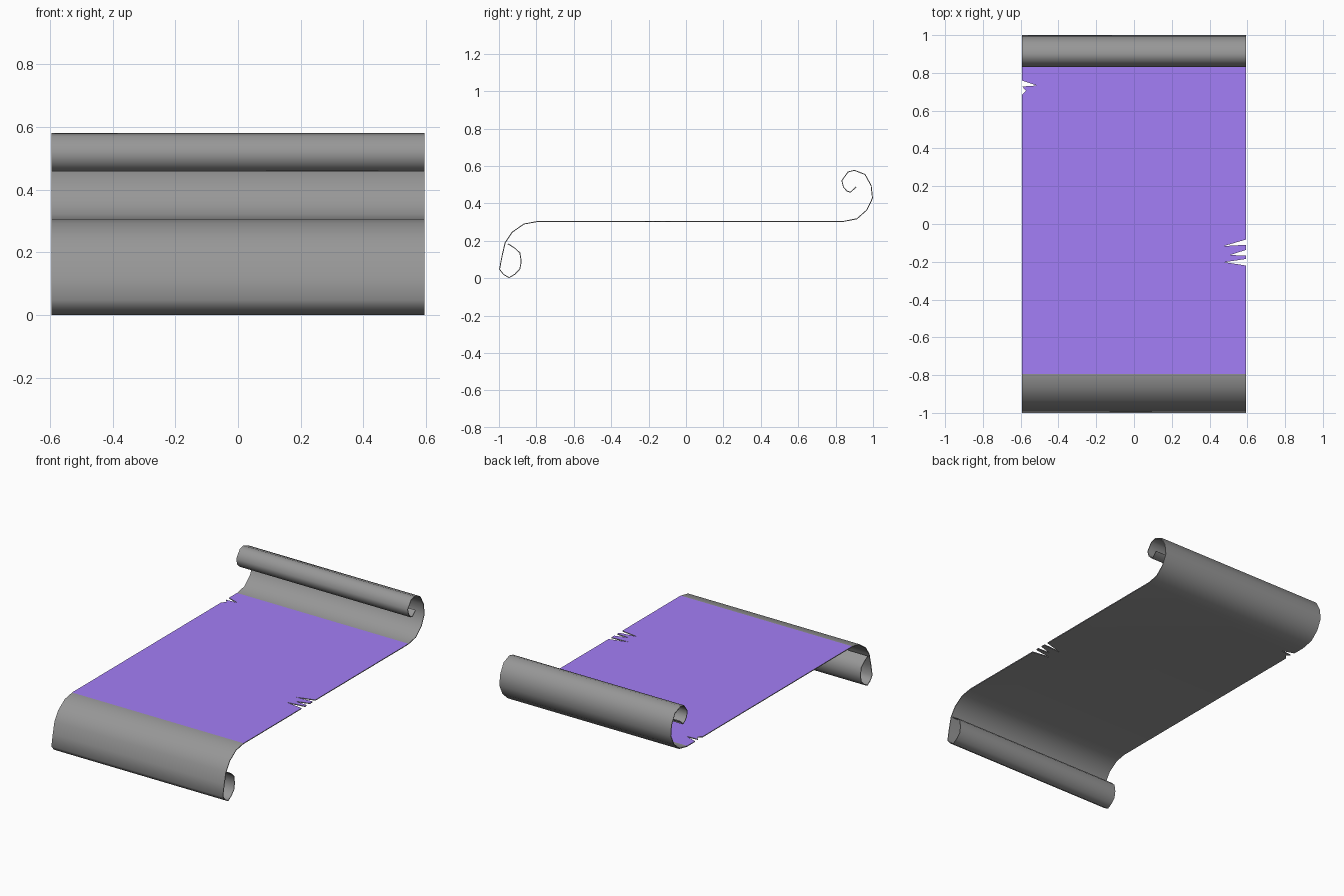
import bpy, bmesh, math

if "Cube" in bpy.data.objects:
    bpy.data.objects.remove(bpy.data.objects["Cube"])

HALF_W, Z, THICK = 0.594, 0.303, 0.005

# Side profiles (y, z) of the rolled ends, starting at the flat page
FRONT = [(-0.795, Z), (-0.866, 0.29), (-0.93, 0.246), (-0.967, 0.19),
         (-0.983, 0.12), (-0.997, 0.048), (-0.975, 0.02), (-0.946, 0.003),
         (-0.914, 0.022), (-0.888, 0.05), (-0.881, 0.09), (-0.888, 0.135),
         (-0.914, 0.16), (-0.952, 0.184)]
BACK = [(0.838, Z), (0.914, 0.318), (0.967, 0.365), (0.997, 0.428),
        (0.99, 0.495), (0.957, 0.555), (0.9, 0.577), (0.866, 0.568),
        (0.833, 0.522), (0.842, 0.487), (0.862, 0.465), (0.88, 0.46),
        (0.91, 0.489)]

# Torn notches along the right and left edges (x, y)
RIGHT_TEARS = [(HALF_W, -0.22), (0.478, -0.202), (HALF_W, -0.185),
               (HALF_W, -0.168), (0.508, -0.164), (HALF_W, -0.137),
               (HALF_W, -0.11), (0.474, -0.117), (HALF_W, -0.082)]
LEFT_TEARS = [(-HALF_W, 0.76), (-0.515, 0.733), (-HALF_W + 0.002, 0.728),
              (-0.572, 0.705), (-HALF_W, 0.682)]
OUTLINE = ([(-HALF_W, FRONT[0][0]), (HALF_W, FRONT[0][0])] + RIGHT_TEARS
           + [(HALF_W, BACK[0][0]), (-HALF_W, BACK[0][0])] + LEFT_TEARS)


def make_object(name, bm, rgb):
    mesh = bpy.data.meshes.new(name)
    bm.to_mesh(mesh)
    bm.free()
    obj = bpy.data.objects.new(name, mesh)
    bpy.context.collection.objects.link(obj)
    mat = bpy.data.materials.new(name + "_colour")
    mat.diffuse_color = (*rgb, 1)
    mat.use_nodes = True
    mat.node_tree.nodes["Principled BSDF"].inputs["Base Color"].default_value = mat.diffuse_color
    mesh.materials.append(mat)
    return obj


def add_page(bm, z):
    verts = [bm.verts.new((x, y, z)) for x, y in OUTLINE]
    bm.faces.new(verts)


def add_roll(bm, profile):
    rows = [[bm.verts.new((x, y, z)) for x in (-HALF_W, HALF_W)]
            for y, z in profile]
    for a, b in zip(rows, rows[1:]):
        bm.faces.new((a[0], a[1], b[1], b[0]))


# Paper: torn flat page joined to the two curled ends
bm = bmesh.new()
add_page(bm, Z)
add_roll(bm, FRONT[::-1])
add_roll(bm, BACK)
bmesh.ops.remove_doubles(bm, verts=bm.verts, dist=0.0005)
paper = make_object("paper", bm, (0.31, 0.31, 0.31))
solid = paper.modifiers.new("thickness", 'SOLIDIFY')
solid.thickness, solid.offset = THICK, 0
bpy.context.view_layer.objects.active = paper
paper.select_set(True)
bpy.ops.object.modifier_apply(modifier=solid.name)
bpy.ops.object.shade_smooth_by_angle(angle=math.radians(65))

# Coloured upper side of the page
bm = bmesh.new()
add_page(bm, Z + THICK / 2 + 0.001)
make_object("writing_face", bm, (0.37, 0.21, 0.93))
